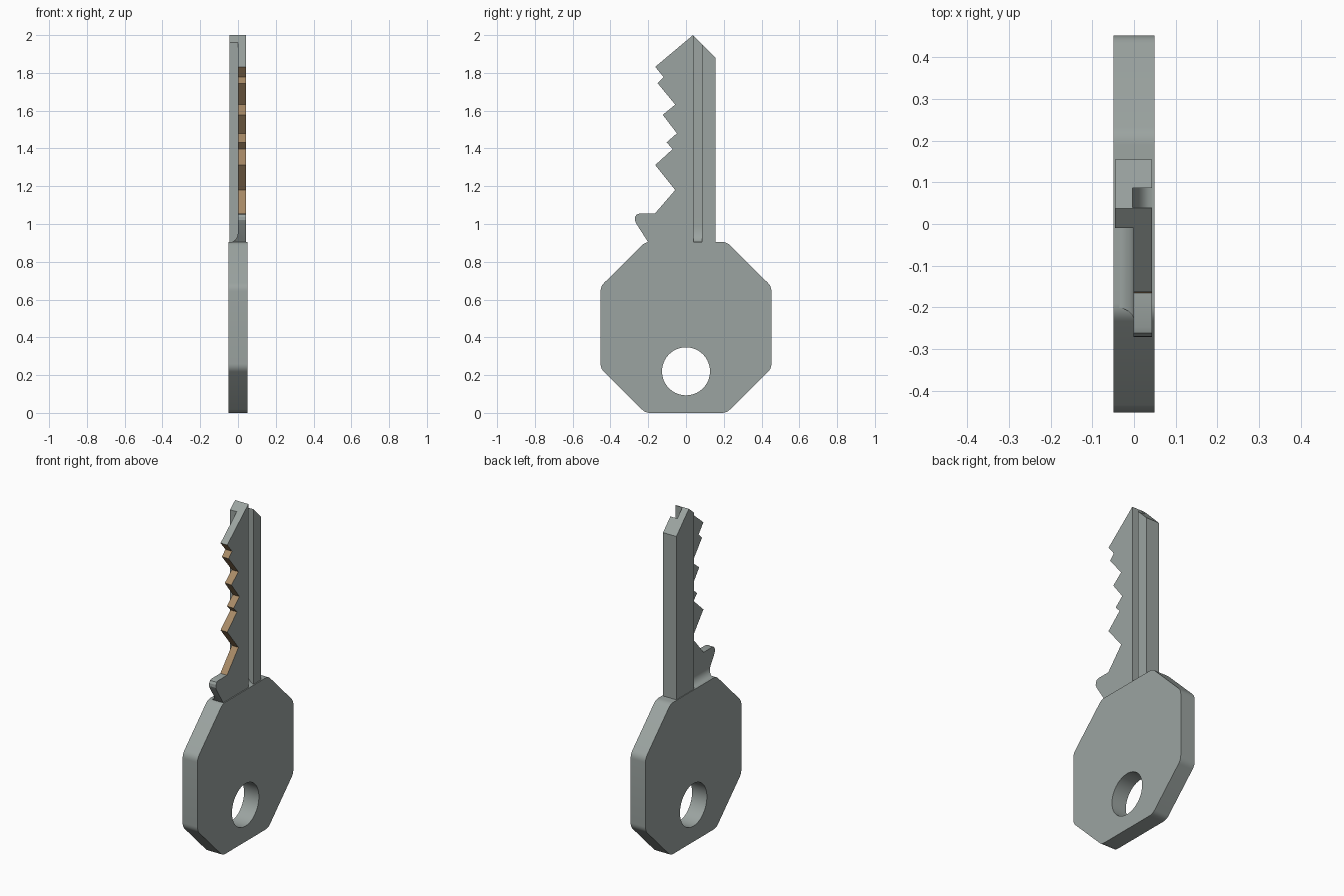
import bpy, bmesh, math
from mathutils import Vector

if "Cube" in bpy.data.objects:
    bpy.data.objects.remove(bpy.data.objects["Cube"])


def material(name, rgb):
    m = bpy.data.materials.new(name)
    m.diffuse_color = (*rgb, 1)
    m.use_nodes = True
    m.node_tree.nodes["Principled BSDF"].inputs["Base Color"].default_value = m.diffuse_color
    return m


steel = material("grey_steel", (0.33, 0.37, 0.355))
brass = material("cut_brass", (0.39, 0.255, 0.135))


def prism(name, profile, lo, hi, axis="x"):
    """Extrude a (y, z) profile along x, or an (x, z) profile along y."""
    def place(a, b, d):
        return (d, a, b) if axis == "x" else (a, d, b)
    bm = bmesh.new()
    ends = [[bm.verts.new(place(a, b, d)) for a, b in profile] for d in (lo, hi)]
    n = len(profile)
    for e in ends:
        bm.faces.new(e)
    for i in range(n):
        j = (i + 1) % n
        bm.faces.new((ends[0][i], ends[0][j], ends[1][j], ends[1][i]))
    bmesh.ops.recalc_face_normals(bm, faces=bm.faces)
    mesh = bpy.data.meshes.new(name)
    bm.to_mesh(mesh)
    bm.free()
    ob = bpy.data.objects.new(name, mesh)
    bpy.context.collection.objects.link(ob)
    mesh.materials.append(steel)
    return ob


def rounded(points, trim, steps=5):
    """Replace every corner of a closed profile with a small curve."""
    out = []
    for i, p in enumerate(points):
        p = Vector(p)
        a, b = Vector(points[i - 1]), Vector(points[(i + 1) % len(points)])
        s, e = p + (a - p).normalized() * trim, p + (b - p).normalized() * trim
        for k in range(steps + 1):
            t = k / steps
            out.append(tuple(s * (1 - t) ** 2 + p * 2 * t * (1 - t) + e * t * t))
    return out


def activate(ob):
    bpy.ops.object.select_all(action="DESELECT")
    ob.select_set(True)
    bpy.context.view_layer.objects.active = ob


def cut(ob, cutter):
    cutter.hide_render = True
    mod = ob.modifiers.new("cut", "BOOLEAN")
    mod.operation, mod.solver, mod.object = "DIFFERENCE", "EXACT", cutter
    activate(ob)
    bpy.ops.object.modifier_apply(modifier=mod.name)
    bpy.data.objects.remove(cutter)


# Bow: octagonal handle with softened corners and a ring hole
octagon = [(-0.215, 0), (0.215, 0), (0.452, 0.235), (0.452, 0.67),
           (0.215, 0.905), (-0.215, 0.905), (-0.452, 0.67), (-0.452, 0.235)]
bow = prism("bow", rounded(octagon, 0.025), -0.049, 0.049)
circle = [(0.127 * math.cos(i * math.tau / 64), 0.22 + 0.127 * math.sin(i * math.tau / 64))
          for i in range(64)]
cut(bow, prism("ring_hole", circle, -0.2, 0.2))

# Blade: toothed outline with a shoulder lug at the bottom
lug = [(-0.198, 0.9), (-0.262, 1.0), (-0.271, 1.02), (-0.27, 1.037), (-0.262, 1.05), (-0.248, 1.055)]
teeth = [(-0.165, 1.055), (-0.057, 1.18), (-0.163, 1.312), (-0.07, 1.397), (-0.103, 1.432),
         (-0.048, 1.48), (-0.123, 1.578), (-0.057, 1.632), (-0.15, 1.745), (-0.118, 1.777),
         (-0.163, 1.832)]
tip = [(0.037, 2.0), (0.155, 1.88), (0.155, 0.9)]
blade = prism("blade", lug + teeth + tip, -0.045, 0.043)

# Freshly cut tooth edges show a brass colour
blade.data.materials.append(brass)
for f in blade.data.polygons:
    if f.normal.y < -0.3 and 1.06 < f.center.z < 1.84:
        f.material_index = 1


def runout(x_deep, x_out, z_low, z_high):
    """Milling profile: straight slot with a curved run-out at the bottom."""
    curve = []
    for i in range(9):
        a = i / 8 * math.pi / 2
        curve.append((x_out + (x_deep - x_out) * math.sin(a),
                      z_high - (z_high - z_low) * math.cos(a)))
    outer = x_out + (x_out - x_deep)
    return curve + [(x_deep, 2.2), (outer, 2.2), (outer, z_low)]


# Rear recess behind the teeth, and the keyway groove on the other face
cut(blade, prism("recess_cutter", runout(-0.001, -0.0455, 0.903, 0.95), -0.4, -0.01, "y"))
cut(blade, prism("groove_cutter", runout(-0.003, 0.0435, 0.905, 0.99), 0.039, 0.086, "y"))

for ob in (bow, blade):
    activate(ob)
    bpy.ops.object.shade_smooth_by_angle(angle=math.radians(25))
